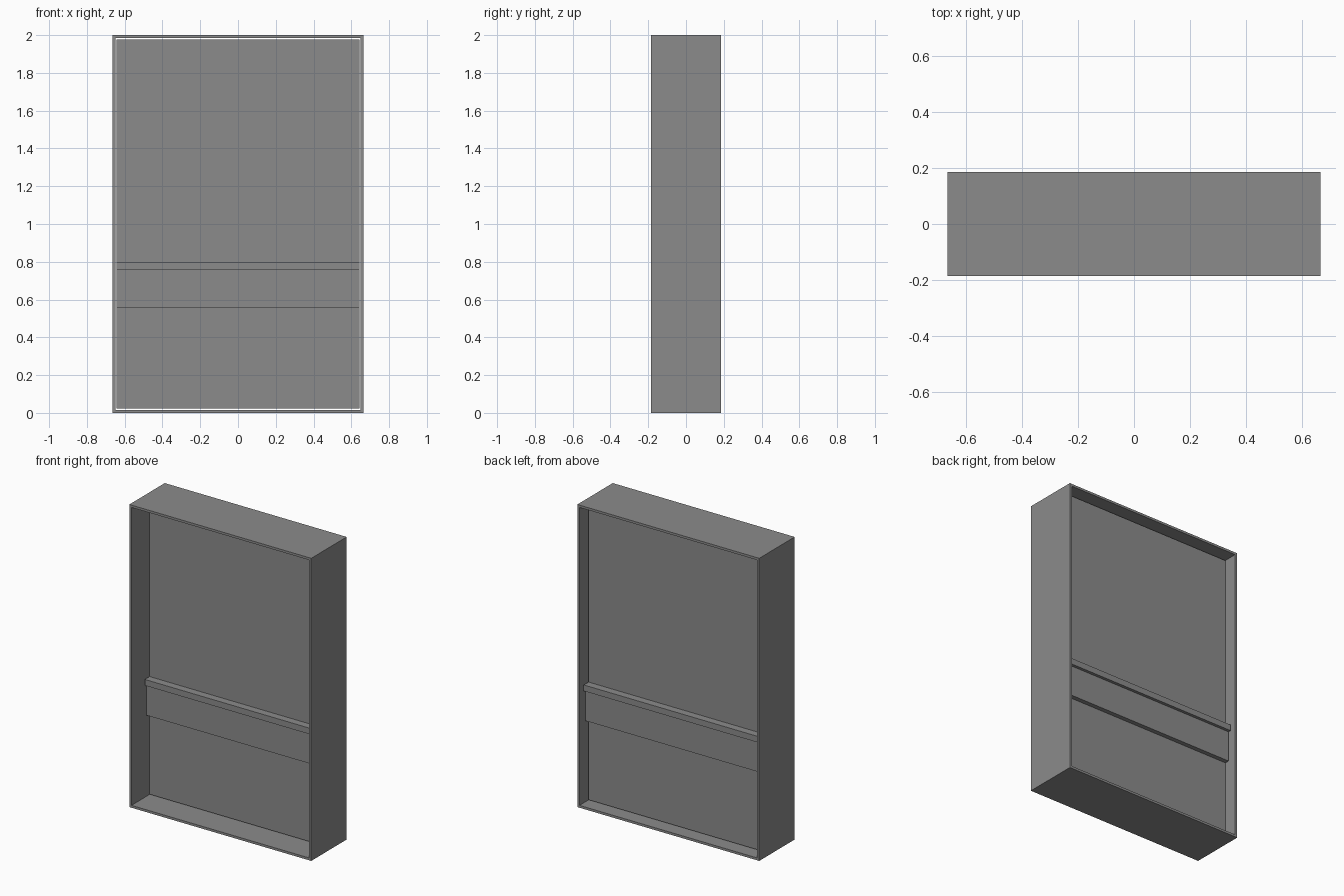
import bpy
import bmesh
from mathutils import Matrix, Vector

if "Cube" in bpy.data.objects:
    bpy.data.objects.remove(bpy.data.objects["Cube"], do_unlink=True)

WIDTH, DEPTH, HEIGHT = 1.33, 0.37, 2.0
WALL = 0.022
INNER = WIDTH - 2 * WALL
PANEL_FRONT, PANEL_BACK = -0.005, 0.1

grey = bpy.data.materials.new("plain grey")
grey.use_nodes = True
COLOUR = (0.26, 0.26, 0.26, 1)
grey.diffuse_color = COLOUR
grey.node_tree.nodes["Principled BSDF"].inputs["Base Color"].default_value = COLOUR


def box_mesh(width, y0, y1, z0, z1):
    """Box centred on x = 0, spanning the given y and z ranges."""
    bm = bmesh.new()
    centre = Vector((0, (y0 + y1) / 2, (z0 + z1) / 2))
    size = Matrix.Diagonal((width, y1 - y0, z1 - z0, 1))
    bmesh.ops.create_cube(bm, size=1, matrix=Matrix.Translation(centre) @ size)
    return bm


def add_part(name, bm):
    bmesh.ops.recalc_face_normals(bm, faces=bm.faces)
    mesh = bpy.data.meshes.new(name)
    bm.to_mesh(mesh)
    bm.free()
    mesh.materials.append(grey)
    part = bpy.data.objects.new(name, mesh)
    bpy.context.collection.objects.link(part)


# Outer frame: a box with its front and back opened into a rectangular tube
bm = box_mesh(WIDTH, -DEPTH / 2, DEPTH / 2, 0, HEIGHT)
openings = [f for f in bm.faces if abs(f.normal.y) > 0.9]
bmesh.ops.inset_individual(bm, faces=openings, thickness=WALL)
rims = [e for f in openings for e in f.edges]
bmesh.ops.delete(bm, geom=openings, context="FACES_ONLY")
bmesh.ops.bridge_loops(bm, edges=rims)
add_part("outer_frame", bm)

# Recessed panel
add_part("centre_panel", box_mesh(INNER, PANEL_FRONT, PANEL_BACK, WALL, HEIGHT - WALL))

# Rail board and overhanging cap, standing out on both faces of the panel
for name, out, z0, z1 in (("rail_board", 0.03, 0.555, 0.76),
                          ("rail_cap", 0.05, 0.76, 0.8)):
    add_part(name, box_mesh(INNER, PANEL_FRONT - out, PANEL_BACK + out, z0, z1))
